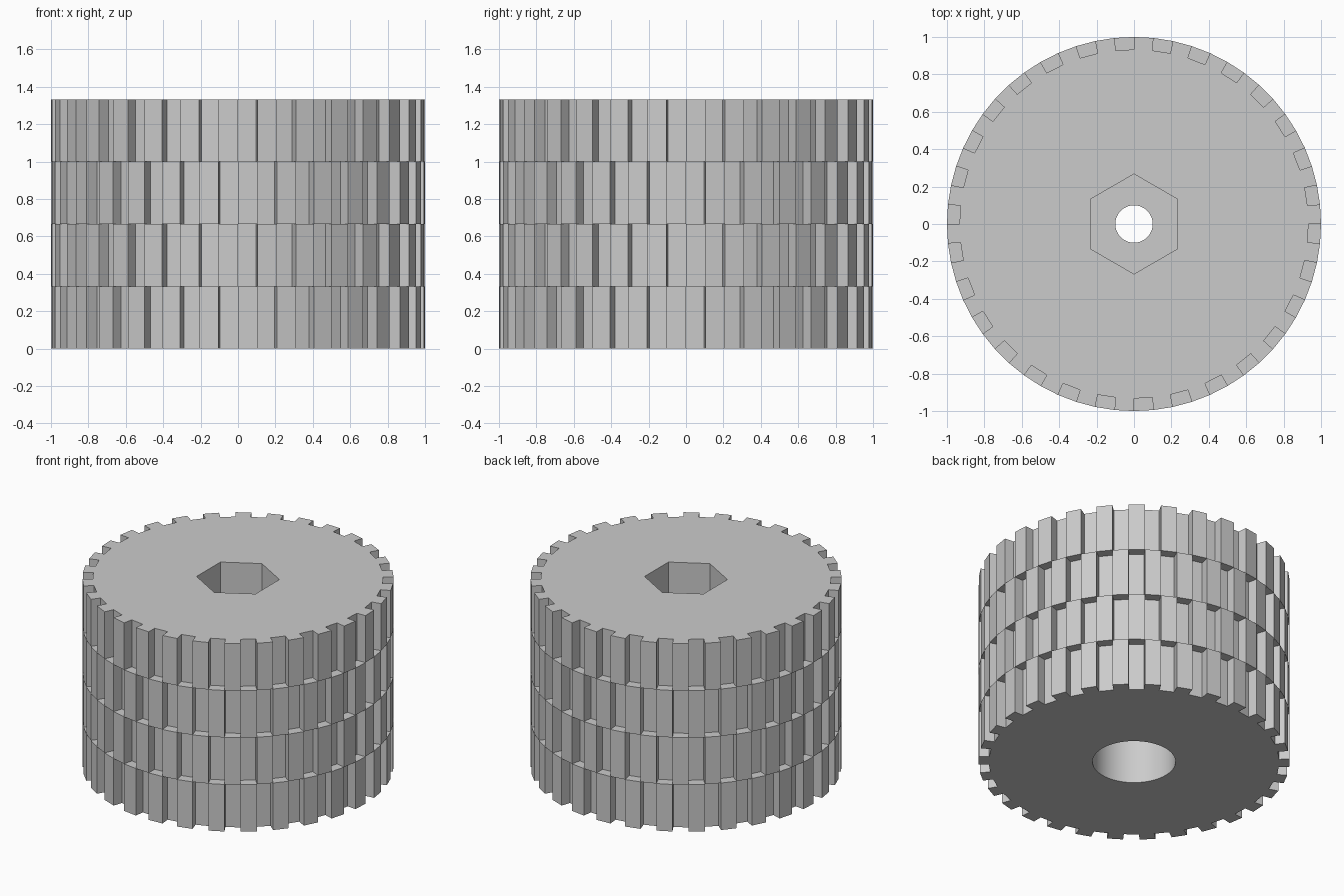
import bpy, bmesh, math

if "Cube" in bpy.data.objects:
    bpy.data.objects.remove(bpy.data.objects["Cube"])

TEETH, LAYERS = 30, 4
SECTORS = TEETH * 2
R_OUT, R_IN = 1.0, 0.933
LAYER_H = 1.3333 / LAYERS
TOP = LAYER_H * LAYERS
R_SEAT, R_HOLE = 0.267, 0.1      # end pockets and through hole
POCKET = 0.53                    # depth of each end pocket

bm = bmesh.new()


def point(r, k, z):
    a = -math.pi / 2 + k * 2 * math.pi / SECTORS
    return bm.verts.new((r * math.cos(a), r * math.sin(a), z))


def is_tooth(k, layer):
    return (k + layer) % 2 == 0


def quad(*corners):
    bm.faces.new([point(*c) for c in corners])


def ring(r, n, z):
    vs = [bm.verts.new((r * math.sin(2 * math.pi * i / n),
                        r * math.cos(2 * math.pi * i / n), z)) for i in range(n)]
    return [bm.edges.new((vs[i], vs[(i + 1) % n])) for i in range(n)]


def tube(r, n, z0, z1):
    a, b = ring(r, n, z0), ring(r, n, z1)
    bmesh.ops.bridge_loops(bm, edges=a + b)
    return a, b


def annulus(a, b):
    bmesh.ops.triangle_fill(bm, edges=a + b, use_beauty=True)


# toothed rim: every layer is turned by half a pitch
for layer in range(LAYERS):
    z0, z1 = layer * LAYER_H, (layer + 1) * LAYER_H
    for k in range(SECTORS):
        r = R_OUT if is_tooth(k, layer) else R_IN
        quad((r, k, z0), (r, k + 1, z0), (r, k + 1, z1), (r, k, z1))
        quad((R_IN, k, z0), (R_OUT, k, z0), (R_OUT, k, z1), (R_IN, k, z1))
        if layer:                # ledges between the layers
            quad((R_IN, k, z0), (R_OUT, k, z0), (R_OUT, k + 1, z0), (R_IN, k + 1, z0))
# tooth end faces
for z, layer in ((0, 0), (TOP, LAYERS - 1)):
    for k in range(SECTORS):
        if is_tooth(k, layer):
            quad((R_IN, k, z), (R_OUT, k, z), (R_OUT, k + 1, z), (R_IN, k + 1, z))

# bore: hexagonal pocket on top, through hole, round pocket below
hex_low, hex_top = tube(R_SEAT, 6, TOP - POCKET, TOP)
hole_low, hole_top = tube(R_HOLE, 48, POCKET, TOP - POCKET)
round_low, round_top = tube(R_SEAT, 60, 0, POCKET)
annulus(hex_low, hole_top)
annulus(round_top, hole_low)
# end caps
annulus(hex_top, ring(R_IN, SECTORS, TOP))
annulus(round_low, ring(R_IN, SECTORS, 0))

bmesh.ops.remove_doubles(bm, verts=bm.verts[:], dist=1e-4)
bmesh.ops.recalc_face_normals(bm, faces=bm.faces[:])

mesh = bpy.data.meshes.new("toothed_wheel")
bm.to_mesh(mesh)
bm.free()
wheel = bpy.data.objects.new("toothed_wheel", mesh)
bpy.context.collection.objects.link(wheel)

grey = bpy.data.materials.new("grey")
grey.diffuse_color = (0.6, 0.6, 0.6, 1)
grey.use_nodes = True
grey.node_tree.nodes["Principled BSDF"].inputs["Base Color"].default_value = grey.diffuse_color
mesh.materials.append(grey)

bpy.context.view_layer.objects.active = wheel
wheel.select_set(True)
bpy.ops.object.shade_smooth_by_angle(angle=math.radians(20))
